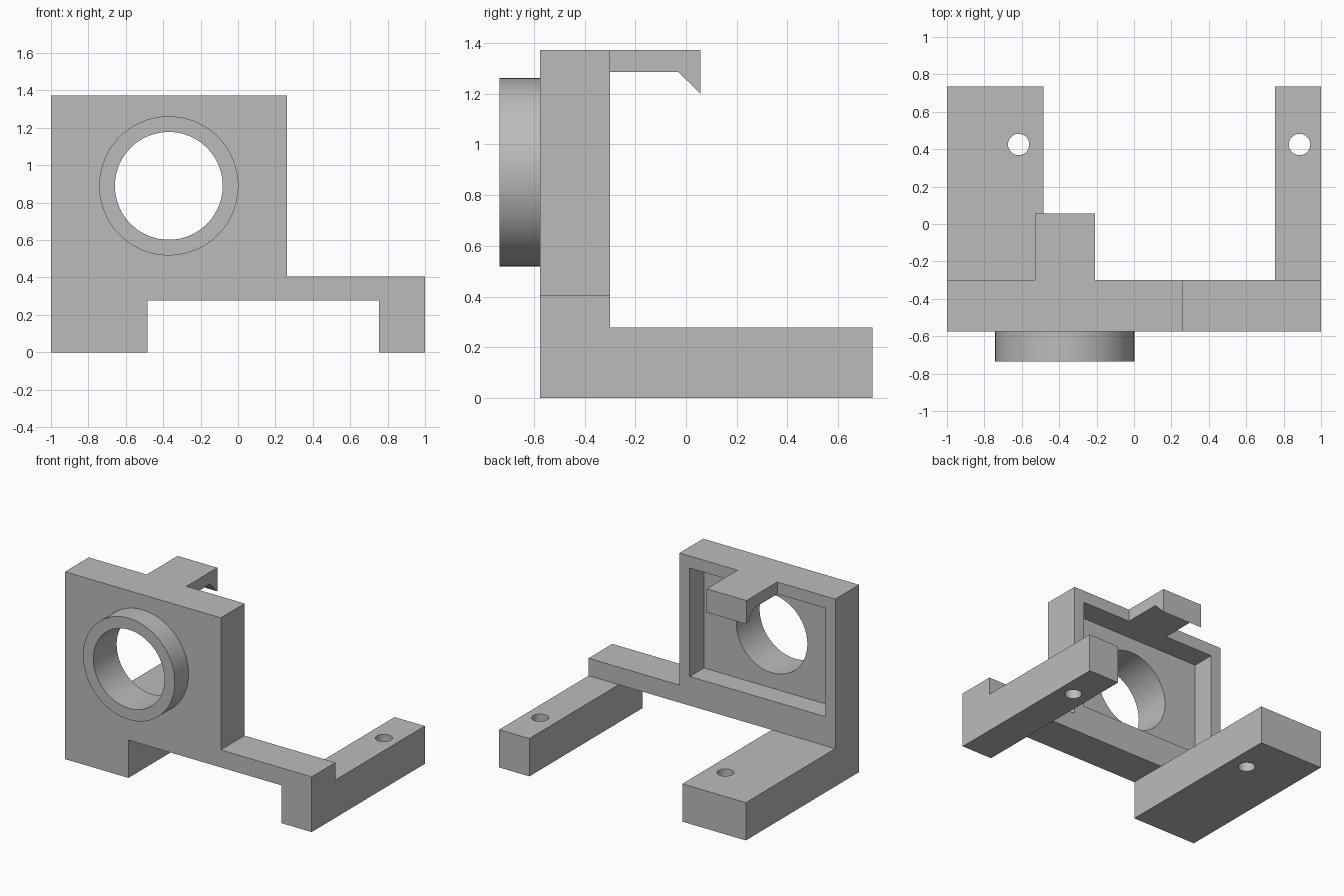
import bpy, bmesh
from math import radians
from mathutils import Matrix

cube = bpy.data.objects.get("Cube")
if cube:
    bpy.data.objects.remove(cube, do_unlink=True)

grey = bpy.data.materials.new("plain grey")
grey.use_nodes = True
GREY = (0.5, 0.5, 0.5, 1)
grey.diffuse_color = GREY
grey.node_tree.nodes["Principled BSDF"].inputs["Base Color"].default_value = GREY


def finish(name, bm):
    bmesh.ops.recalc_face_normals(bm, faces=bm.faces)
    mesh = bpy.data.meshes.new(name)
    bm.to_mesh(mesh)
    bm.free()
    mesh.materials.append(grey)
    obj = bpy.data.objects.new(name, mesh)
    bpy.context.collection.objects.link(obj)
    return obj


def prism(name, points, offset):
    """Extrude a closed 3D outline by an offset vector."""
    bm = bmesh.new()
    face = bm.faces.new([bm.verts.new(p) for p in points])
    ext = bmesh.ops.extrude_face_region(bm, geom=[face])
    verts = [g for g in ext["geom"] if isinstance(g, bmesh.types.BMVert)]
    bmesh.ops.translate(bm, verts=verts, vec=offset)
    return finish(name, bm)


def box(name, x0, x1, y0, y1, z0, z1):
    outline = [(x0, y0, z0), (x1, y0, z0), (x1, y1, z0), (x0, y1, z0)]
    return prism(name, outline, (0, 0, z1 - z0))


def cylinder(name, radius, depth, centre, along_y=False, sides=96):
    bm = bmesh.new()
    matrix = Matrix.Translation(centre)
    if along_y:
        matrix = matrix @ Matrix.Rotation(radians(90), 4, "X")
    bmesh.ops.create_cone(bm, cap_ends=True, segments=sides, radius1=radius,
                          radius2=radius, depth=depth, matrix=matrix)
    return finish(name, bm)


def activate(obj):
    bpy.ops.object.select_all(action="DESELECT")
    obj.select_set(True)
    bpy.context.view_layer.objects.active = obj


def cut(obj, cutter):
    cutter.hide_render = True
    mod = obj.modifiers.new("cut", "BOOLEAN")
    mod.operation = "DIFFERENCE"
    mod.solver = "EXACT"
    mod.object = cutter
    activate(obj)
    bpy.ops.object.modifier_apply(modifier=mod.name)
    bpy.data.objects.remove(cutter, do_unlink=True)


FRONT, BACK, REAR = -0.575, -0.30, 0.735
HOLE_X, HOLE_Z, HOLE_R, RING_R = -0.37, 0.89, 0.288, 0.372
TOP, UNDERSIDE, LEG_TOP = 1.373, 1.285, 0.277
RIGHT_LEG, LEFT_LEG = (-1, -0.485), (0.755, 1)

# Upright plate with its side arm and two feet
outline = [(-1, 0), (RIGHT_LEG[1], 0), (RIGHT_LEG[1], LEG_TOP),
           (LEFT_LEG[0], LEG_TOP), (LEFT_LEG[0], 0), (1, 0),
           (1, 0.405), (0.263, 0.405), (0.263, TOP), (-1, TOP)]
plate = prism("upright_plate", [(x, FRONT, z) for x, z in outline],
              (0, BACK - FRONT, 0))

# Rectangular recess in the back, then the round opening
cut(plate, box("recess_cutter", -0.92, 0.18, -0.465, BACK + 0.1, 0.49, UNDERSIDE))
cut(plate, cylinder("opening_cutter", HOLE_R, 1, (HOLE_X, FRONT, HOLE_Z), True))

# Collar around the opening
collar = cylinder("front_collar", RING_R, 0.16, (HOLE_X, FRONT - 0.08, HOLE_Z), True)
cut(collar, cylinder("collar_cutter", HOLE_R, 1, (HOLE_X, FRONT, HOLE_Z), True))

# Mounting legs with screw holes
legs = []
for name, (x0, x1), hole_x in (("right_leg", RIGHT_LEG, -0.617),
                               ("left_leg", LEFT_LEG, 0.885)):
    leg = box(name, x0, x1, BACK, REAR, 0, LEG_TOP)
    cut(leg, cylinder("screw_cutter", 0.057, 1, (hole_x, 0.425, 0.1), sides=48))
    legs.append(leg)

# Clip tongue with a hooked tip
clip = [(BACK, UNDERSIDE), (-0.03, UNDERSIDE), (0.057, 1.2), (0.057, TOP), (BACK, TOP)]
tongue = prism("clip_tongue", [(-0.53, y, z) for y, z in clip], (0.322, 0, 0))

for obj in [plate, collar, tongue] + legs:
    activate(obj)
    bpy.ops.object.shade_smooth_by_angle(angle=radians(30))
